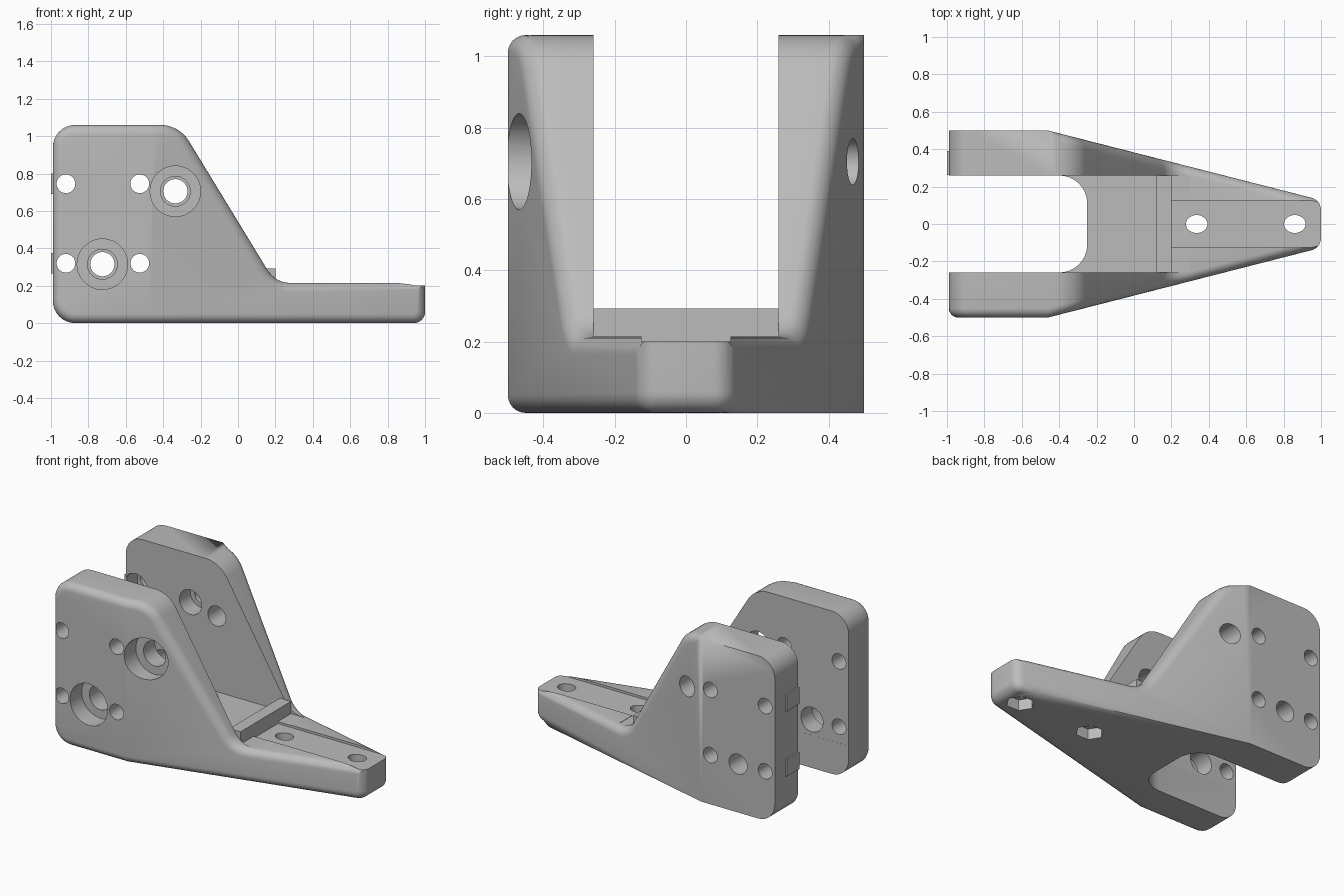
import bpy, bmesh, math
from mathutils import Vector

if "Cube" in bpy.data.objects:
    bpy.data.objects.remove(bpy.data.objects["Cube"])

GREY = (0.5, 0.5, 0.5, 1)
grey = bpy.data.materials.new("plain grey")
grey.use_nodes = True
grey.diffuse_color = GREY
grey.node_tree.nodes["Principled BSDF"].inputs["Base Color"].default_value = GREY


def make_object(name, bm):
    bmesh.ops.recalc_face_normals(bm, faces=bm.faces)
    mesh = bpy.data.meshes.new(name)
    bm.to_mesh(mesh)
    bm.free()
    mesh.materials.append(grey)
    obj = bpy.data.objects.new(name, mesh)
    bpy.context.collection.objects.link(obj)
    return obj


def rounded(corners, steps=8):
    """Outline from (a, b, radius) corners, each rounded by its radius."""
    out = []
    for i, (a, b, r) in enumerate(corners):
        p = Vector((a, b))
        if r == 0:
            out.append(p)
            continue
        u = (Vector(corners[i - 1][:2]) - p).normalized()
        v = (Vector(corners[(i + 1) % len(corners)][:2]) - p).normalized()
        half = u.angle(v) / 2
        centre = p + (u + v).normalized() * (r / math.sin(half))
        start = p + u * (r / math.tan(half)) - centre
        end = p + v * (r / math.tan(half)) - centre
        for k in range(steps + 1):
            t = k / steps
            sweep = math.pi - 2 * half
            d = start * math.sin((1 - t) * sweep) + end * math.sin(t * sweep)
            out.append(centre + d / math.sin(sweep))
    return out


def prism(name, outline, axis, lo, hi):
    """Outline extruded along y (outline in x, z) or z (outline in x, y)."""
    bm = bmesh.new()
    rings = []
    for h in (lo, hi):
        rings.append([bm.verts.new((a, h, b) if axis == "y" else (a, b, h))
                      for a, b in outline])
    for ring in rings:
        bm.faces.new(ring)
    n = len(outline)
    for i in range(n):
        j = (i + 1) % n
        bm.faces.new((rings[0][i], rings[0][j], rings[1][j], rings[1][i]))
    return make_object(name, bm)


def circle(a, b, r, n=32, stretch=1):
    return [(a + r * stretch * math.cos(2 * math.pi * k / n),
             b + r * math.sin(2 * math.pi * k / n)) for k in range(n)]


def rect(a0, a1, b0, b1):
    return [(a0, b0), (a1, b0), (a1, b1), (a0, b1)]


def cut(target, cutter):
    mod = target.modifiers.new("cut", "BOOLEAN")
    mod.operation, mod.solver, mod.object = "DIFFERENCE", "EXACT", cutter
    bpy.context.view_layer.objects.active = target
    bpy.ops.object.modifier_apply(modifier=mod.name)
    bpy.data.objects.remove(cutter)


# Side profile of the bracket: tall plate sloping down to a long foot
FOLD, RIM, HALF = -0.46, 0.05, 0.5
profile = rounded([(-0.99, 0, 0.12), (FOLD, 0, 0), (0.88, 0, 0), (1, 0, 0.06),
                   (1, 0.215, 0), (0.2, 0.215, 0.14), (-0.315, 1.06, 0.18),
                   (FOLD, 1.06, 0), (-0.99, 1.06, 0.12)])


def inward(i):
    p, q, s = profile[i - 1], profile[i], profile[(i + 1) % len(profile)]
    e, f = (q - p).normalized(), (s - q).normalized()
    m, n = Vector((-e.y, e.x)), Vector((-f.y, f.x))
    return (m + n) / (1 + m.dot(n))


def back_rim(p):
    """The back rim is rounded only on the slope, foot top and tip."""
    if p.x <= FOLD or (p.y < 0.1 and p.x < 0.9):
        return 0
    return RIM * min(1, (p.x - FOLD) / 0.06)


# Main body: rounded slab, creased at the fold and tapered toward the tip
bm = bmesh.new()
rings = []
STEPS = 6
for side in (-1, 1):
    for k in range(STEPS + 1):
        t = (k if side < 0 else STEPS - k) / STEPS * math.pi / 2
        ring = []
        for i, p in enumerate(profile):
            r = RIM if side < 0 else back_rim(p)
            q = p + inward(i) * r * (1 - math.sin(t))
            ring.append(bm.verts.new((q.x, side * (HALF - r * (1 - math.cos(t))), q.y)))
        rings.append(ring)
for lower, upper in zip(rings, rings[1:]):
    for i in range(len(profile)):
        j = (i + 1) % len(profile)
        bm.faces.new((lower[i], lower[j], upper[j], upper[i]))
bm.faces.new(rings[0])
bm.faces.new(rings[-1])
bmesh.ops.remove_doubles(bm, verts=bm.verts, dist=0.0002)
bmesh.ops.bisect_plane(bm, geom=bm.verts[:] + bm.edges[:] + bm.faces[:], dist=0.0001,
                       plane_co=(FOLD, 0, 0), plane_no=(1, 0, 0))
for v in bm.verts:
    v.co.y -= math.copysign(max(0, v.co.x - FOLD) * 0.2553, v.co.y)
body = make_object("bracket_body", bm)

# Channel between the two side plates, and the rounded notch in its floor
cut(body, prism("channel_cutter", rect(-1.2, 0.3, -0.26, 0.26), "z", 0.213, 1.5))
notch = rounded([(-1.2, -0.2595, 0), (-0.25, -0.2595, 0.15),
                 (-0.25, 0.2595, 0.15), (-1.2, 0.2595, 0)])
cut(body, prism("notch_cutter", notch, "z", -0.2, 0.4))

# Shallow track along the foot
cut(body, prism("track_cutter", rect(0.2, 1.2, -0.125, 0.125), "z", 0.2, 0.4))

# Foot screw holes with nut pockets underneath
for x in (0.335, 0.86):
    cut(body, prism("foot_hole_cutter", circle(x, 0, 0.048, stretch=1.2), "z", -0.2, 0.4))
    cut(body, prism("nut_cutter", circle(x, 0, 0.08, 6, 1.1), "z", -0.2, 0.07))

# Four small holes through both plates, recessed inside the back plate
for x in (-0.92, -0.525):
    for z in (0.32, 0.745):
        cut(body, prism("small_hole_cutter", circle(x, z, 0.05), "y", -1, 1))
        cut(body, prism("recess_cutter", circle(x, z, 0.08), "y", 0.2, 0.375))

# Two large pivot holes, counterbored from the front
for x, z in ((-0.725, 0.315), (-0.335, 0.705)):
    cut(body, prism("pivot_cutter", circle(x, z, 0.065), "y", 0, 1))
    cut(body, prism("sleeve_cutter", circle(x, z, 0.08), "y", -1, 0))
    cut(body, prism("bore_cutter", circle(x, z, 0.135, 48), "y", -1, -0.38))

bpy.ops.object.select_all(action="DESELECT")
body.select_set(True)
bpy.context.view_layer.objects.active = body
bpy.ops.object.shade_smooth_by_angle(angle=math.radians(25))

# Stop bar across the channel floor
prism("stop_bar", rect(0.12, 0.2, -0.26, 0.26), "z", 0.19, 0.293)

# Thin tabs closing the recesses at the plate end
for label, z in (("lower", 0.32), ("upper", 0.745)):
    prism(label + "_end_tab", rect(-1, -0.985, z - 0.055, z + 0.055), "y", 0.262, 0.39)
